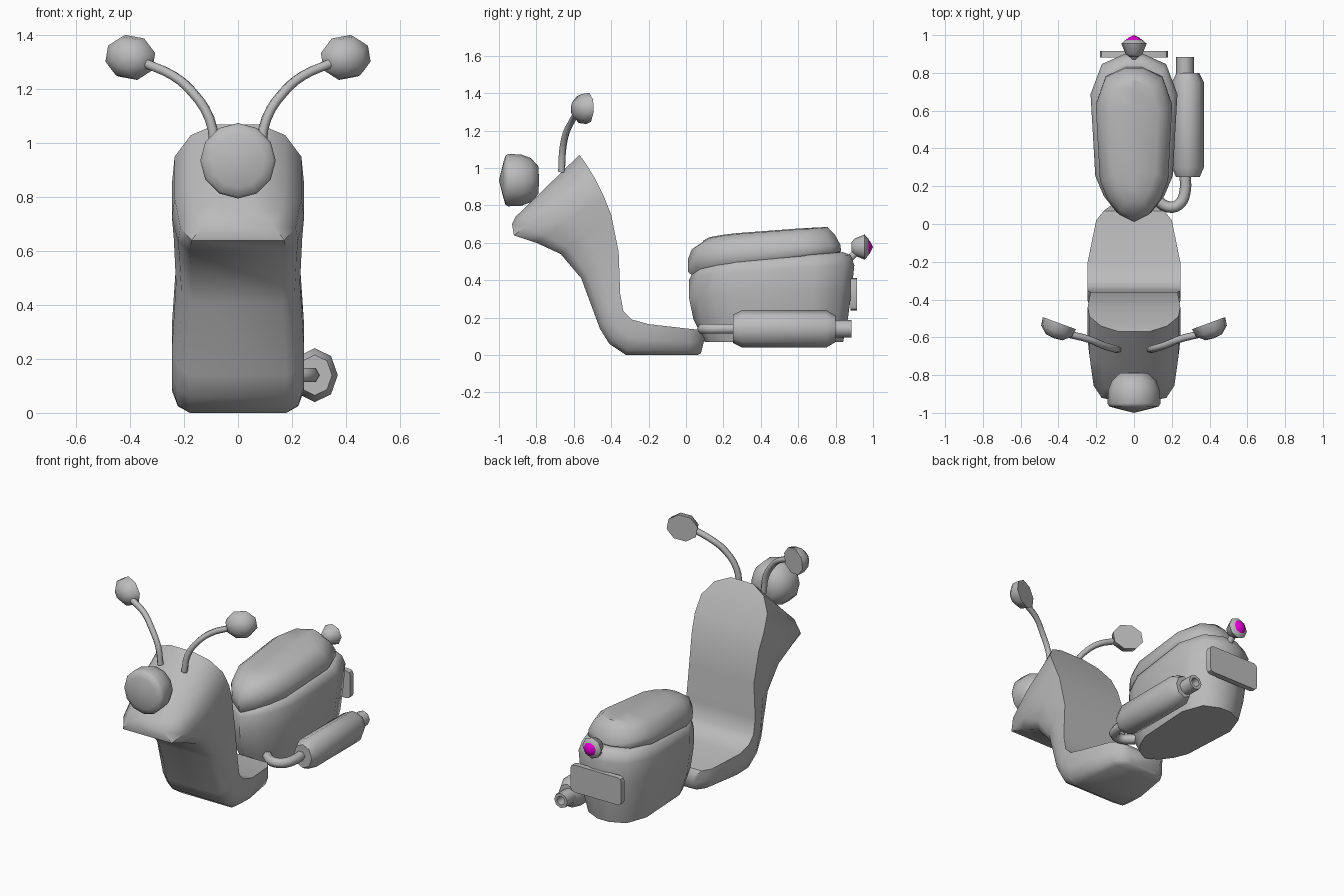
import bpy, bmesh, math
from mathutils import Vector, Matrix

cube = bpy.data.objects.get("Cube")
if cube:
    bpy.data.objects.remove(cube, do_unlink=True)


def material(name, color):
    mat = bpy.data.materials.new(name)
    mat.use_nodes = True
    mat.diffuse_color = color
    mat.node_tree.nodes["Principled BSDF"].inputs["Base Color"].default_value = color
    return mat


GREY = material("plain grey", (0.5, 0.5, 0.5, 1))
MAGENTA = material("magenta", (0.8, 0.0, 0.7, 1))


def finish(name, bm, mat=GREY, angle=50):
    bmesh.ops.remove_doubles(bm, verts=bm.verts, dist=0.0005)
    bmesh.ops.recalc_face_normals(bm, faces=bm.faces)
    mesh = bpy.data.meshes.new(name)
    bm.to_mesh(mesh)
    bm.free()
    mesh.materials.append(mat)
    obj = bpy.data.objects.new(name, mesh)
    bpy.context.collection.objects.link(obj)
    bpy.ops.object.select_all(action='DESELECT')
    obj.select_set(True)
    bpy.context.view_layer.objects.active = obj
    bpy.ops.object.shade_smooth_by_angle(angle=math.radians(angle))
    return obj


def loft(name, rings, mat=GREY, cap_start=True, cap_end=True, angle=50):
    """Skin a list of closed rings of points."""
    bm = bmesh.new()
    rows = [[bm.verts.new(p) for p in ring] for ring in rings]
    n = len(rows[0])
    for a, b in zip(rows, rows[1:]):
        for i in range(n):
            j = (i + 1) % n
            bm.faces.new((a[i], a[j], b[j], b[i]))
    if cap_start:
        bm.faces.new(rows[0])
    if cap_end:
        bm.faces.new(rows[-1])
    return finish(name, bm, mat, angle)


def lathe(name, profile, sides, place, mat=GREY, sx=1, sz=1, phase=0):
    """Turn (y, radius) pairs around the y axis, then place the result."""
    rings = []
    for y, r in profile:
        ring = []
        for i in range(sides):
            a = math.tau * (i + phase) / sides
            ring.append(place @ Vector((sx * r * math.sin(a), y, sz * r * math.cos(a))))
        rings.append(ring)
    return loft(name, rings, mat, profile[0][1] > 0, profile[-1][1] > 0)


def tube(name, points, radius):
    curve = bpy.data.curves.new(name, 'CURVE')
    curve.dimensions = '3D'
    curve.bevel_depth = radius
    curve.bevel_resolution = 1
    curve.resolution_u = 3
    curve.use_fill_caps = True
    spline = curve.splines.new('BEZIER')
    spline.bezier_points.add(len(points) - 1)
    for bp, p in zip(spline.bezier_points, points):
        bp.co = p
        bp.handle_left_type = bp.handle_right_type = 'AUTO'
    curve.materials.append(GREY)
    obj = bpy.data.objects.new(name, curve)
    bpy.context.collection.objects.link(obj)


# Leg shield and floor: inner (y, z), outer (y, z), half width
stations = [
    ((0.10, 0.09), (0.08, 0.01), 0.12),
    ((0.07, 0.135), (0.06, 0.0), 0.16),
    ((0.02, 0.14), (0.02, 0.0), 0.20),
    ((-0.20, 0.165), (-0.20, 0.0), 0.245),
    ((-0.29, 0.19), (-0.32, 0.0), 0.245),
    ((-0.335, 0.235), (-0.41, 0.06), 0.245),
    ((-0.352, 0.33), (-0.46, 0.14), 0.245),
    ((-0.36, 0.55), (-0.56, 0.41), 0.23),
    ((-0.40, 0.75), (-0.67, 0.54), 0.238),
    ((-0.44, 0.85), (-0.80, 0.60), 0.245),
    ((-0.49, 0.95), (-0.92, 0.64), 0.235),
    ((-0.54, 1.03), (-0.93, 0.70), 0.175),
    ((-0.57, 1.07), (-0.91, 0.74), 0.08),
]
section = [(0, 1), (0.5, 1), (0.85, 0.91), (1, 0.73)]
rings = []
for inner, outer, w in stations:
    a, b = Vector((0, *inner)), Vector((0, *outer))
    half = [(a.lerp(b, t), w * s) for t, s in section]
    rings.append([p + Vector((x, 0, 0)) for p, x in half]
                 + [p - Vector((x, 0, 0)) for p, x in reversed(half)])
loft("leg_shield", rings)

# Rear body and seat: shared plan outline (half width, position front to back)
plan = [(0, 0), (0.09, 0.05), (0.16, 0.15), (0.205, 0.27),
        (0.23, 0.76), (0.17, 0.94), (0.05, 1)]


def plan_ring(sx, y0, y1, z0, z1):
    def point(x, u):
        return Vector((x * sx, y0 + (y1 - y0) * u, z0 + (z1 - z0) * u ** 0.45))
    return ([point(x, u) for x, u in plan]
            + [point(-x, u) for x, u in reversed(plan[1:])])


loft("rear_body", [plan_ring(*r) for r in (
    (0.80, 0.10, 0.84, 0.07, 0.07),
    (0.92, 0.04, 0.865, 0.19, 0.19),
    (0.98, 0.015, 0.885, 0.31, 0.34),
    (1.00, 0.015, 0.90, 0.40, 0.48),
    (0.93, 0.03, 0.88, 0.43, 0.535),
    (0.80, 0.05, 0.84, 0.44, 0.55))])
loft("seat", [plan_ring(*r) for r in (
    (0.82, 0.04, 0.81, 0.42, 0.535),
    (0.88, 0.01, 0.83, 0.445, 0.555),
    (0.88, 0.01, 0.825, 0.51, 0.59),
    (0.77, 0.03, 0.795, 0.565, 0.645),
    (0.56, 0.09, 0.76, 0.605, 0.68),
    (0.0, 0.09, 0.76, 0.61, 0.685))], cap_end=False)

# Headlight
lathe("headlight", [(-0.785, 0), (-0.79, 0.075), (-0.83, 0.118), (-0.88, 0.137),
                    (-0.95, 0.14), (-0.965, 0.132), (-0.975, 0.10), (-1.0, 0)],
      12, Matrix.Translation((0, 0, 0.935)))

# Mirrors and their stalks
for side, label in ((1, "left"), (-1, "right")):
    tube(label + "_mirror_stalk",
         [(side * x, y, z) for x, y, z in (
             (0.085, -0.665, 0.98), (0.105, -0.66, 1.09), (0.17, -0.64, 1.19),
             (0.24, -0.61, 1.25), (0.34, -0.585, 1.295))], 0.019)
    place = (Matrix.Translation((side * 0.395, -0.525, 1.318))
             @ Matrix.Rotation(side * math.radians(20), 4, 'Z')
             @ Matrix.Rotation(side * math.radians(-10), 4, 'Y'))
    lathe(label + "_mirror", [(-0.085, 0), (-0.08, 0.045), (-0.045, 0.085),
                              (0.0, 0.092)], 8, place, sx=1.05, sz=0.92, phase=0.5)

# Exhaust on the left
exhaust = Matrix.Translation((0.285, 0, 0.14))
lathe("muffler", [(0.25, 0.075), (0.30, 0.10), (0.75, 0.10), (0.80, 0.07)],
      8, exhaust, sx=0.85)
lathe("tailpipe", [(0.78, 0.047), (0.885, 0.047), (0.885, 0.028), (0.82, 0.026),
                   (0.82, 0)], 8, Matrix.Translation((0.27, 0, 0.14)))
tube("exhaust_pipe", [(0.27, 0.27, 0.14), (0.27, 0.17, 0.14), (0.24, 0.105, 0.14),
                      (0.18, 0.09, 0.14), (0.11, 0.14, 0.14)], 0.03)

# Rear plate with rounded corners
bm = bmesh.new()
bmesh.ops.create_cube(bm, size=1, matrix=Matrix.Translation((0, 0.898, 0.325))
                      @ Matrix.Diagonal((0.36, 0.035, 0.175, 1)))
corners = [e for e in bm.edges if abs(e.verts[0].co.y - e.verts[1].co.y) > 0.01]
bmesh.ops.bevel(bm, geom=corners, offset=0.025, segments=2, profile=0.5, affect='EDGES')
finish("rear_plate", bm, angle=40)

# Tail light with coloured lens
tube("tail_light_stem", [(0, 0.85, 0.49), (0, 0.88, 0.52), (0, 0.92, 0.56)], 0.022)
tail = Matrix.Translation((0, 0, 0.577))
lathe("tail_light", [(0.885, 0.025), (0.90, 0.045), (0.955, 0.067), (0.975, 0.045)],
      8, tail)
lathe("tail_lens", [(0.972, 0.046), (0.985, 0.03), (1.0, 0)], 8, tail, MAGENTA)
